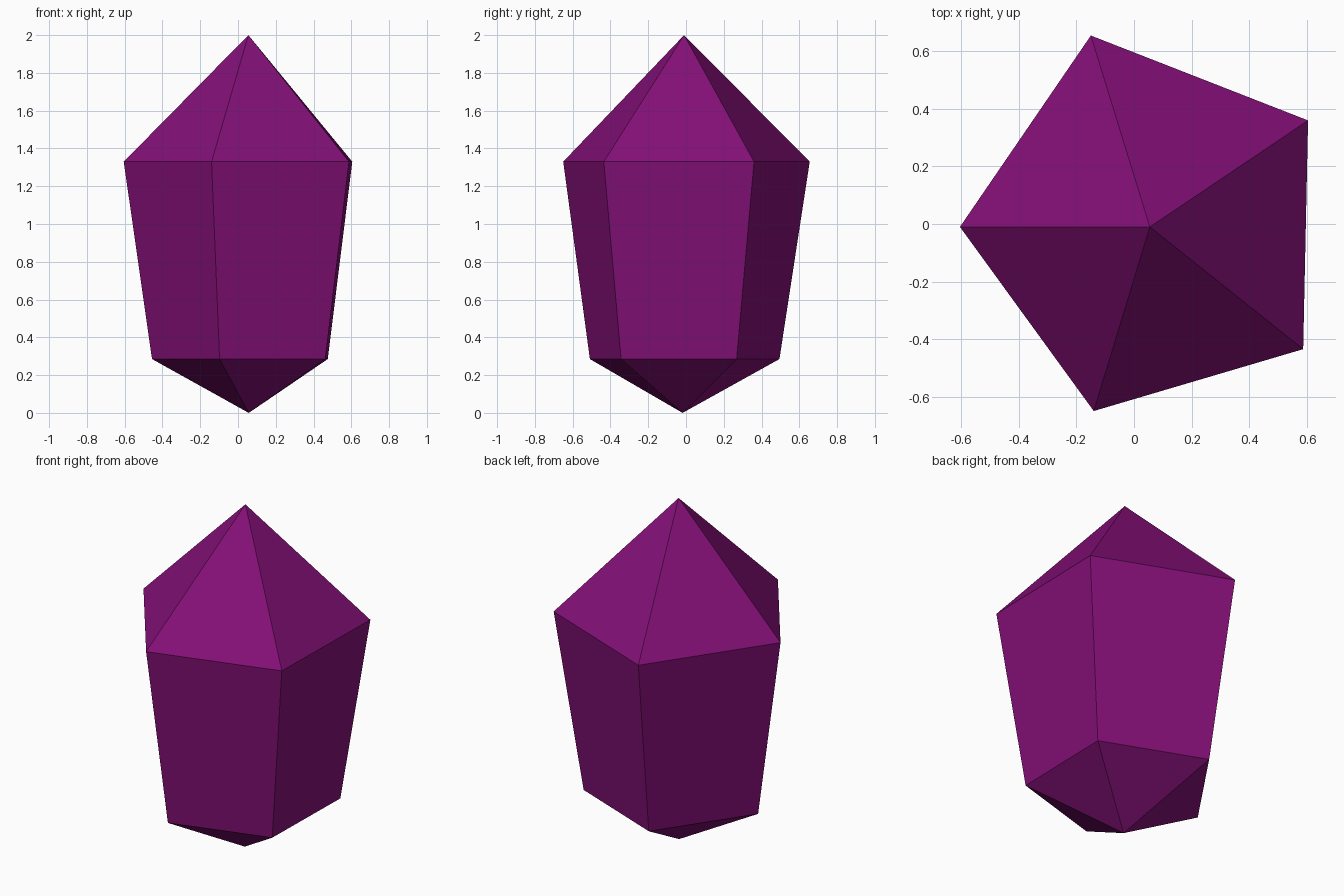
import bpy, bmesh

if "Cube" in bpy.data.objects:
    bpy.data.objects.remove(bpy.data.objects["Cube"])

# Purple crystal material
mat = bpy.data.materials.new("crystal purple")
mat.diffuse_color = (0.23, 0.005, 0.185, 1.0)
mat.use_nodes = True
mat.node_tree.nodes["Principled BSDF"].inputs["Base Color"].default_value = mat.diffuse_color

# Slightly irregular five-sided shoulder outline (counter-clockwise from above)
outline = [(-0.605, -0.01), (-0.14, -0.65), (0.588, -0.435), (0.605, 0.36), (-0.15, 0.655)]

bm = bmesh.new()


def ring(z, scale, dx=0.0, dy=0.0):
    return [bm.verts.new((x * scale + dx, y * scale + dy, z)) for x, y in outline]


# Shoulder ring, narrower base ring and the two points
upper = ring(1.33, 1.0)
lower = ring(0.285, 0.769, 0.01, -0.009)
tip = bm.verts.new((0.055, -0.01, 2.0))
root = bm.verts.new((0.057, -0.018, 0.0))

# Facets: top cone, tapered sides, bottom cone
for i in range(5):
    j = (i + 1) % 5
    bm.faces.new((upper[i], upper[j], tip))
    bm.faces.new((lower[i], lower[j], upper[j], upper[i]))
    bm.faces.new((lower[j], lower[i], root))

bmesh.ops.recalc_face_normals(bm, faces=bm.faces[:])
mesh = bpy.data.meshes.new("crystal")
bm.to_mesh(mesh)
bm.free()
mesh.materials.append(mat)
bpy.context.collection.objects.link(bpy.data.objects.new("crystal", mesh))
